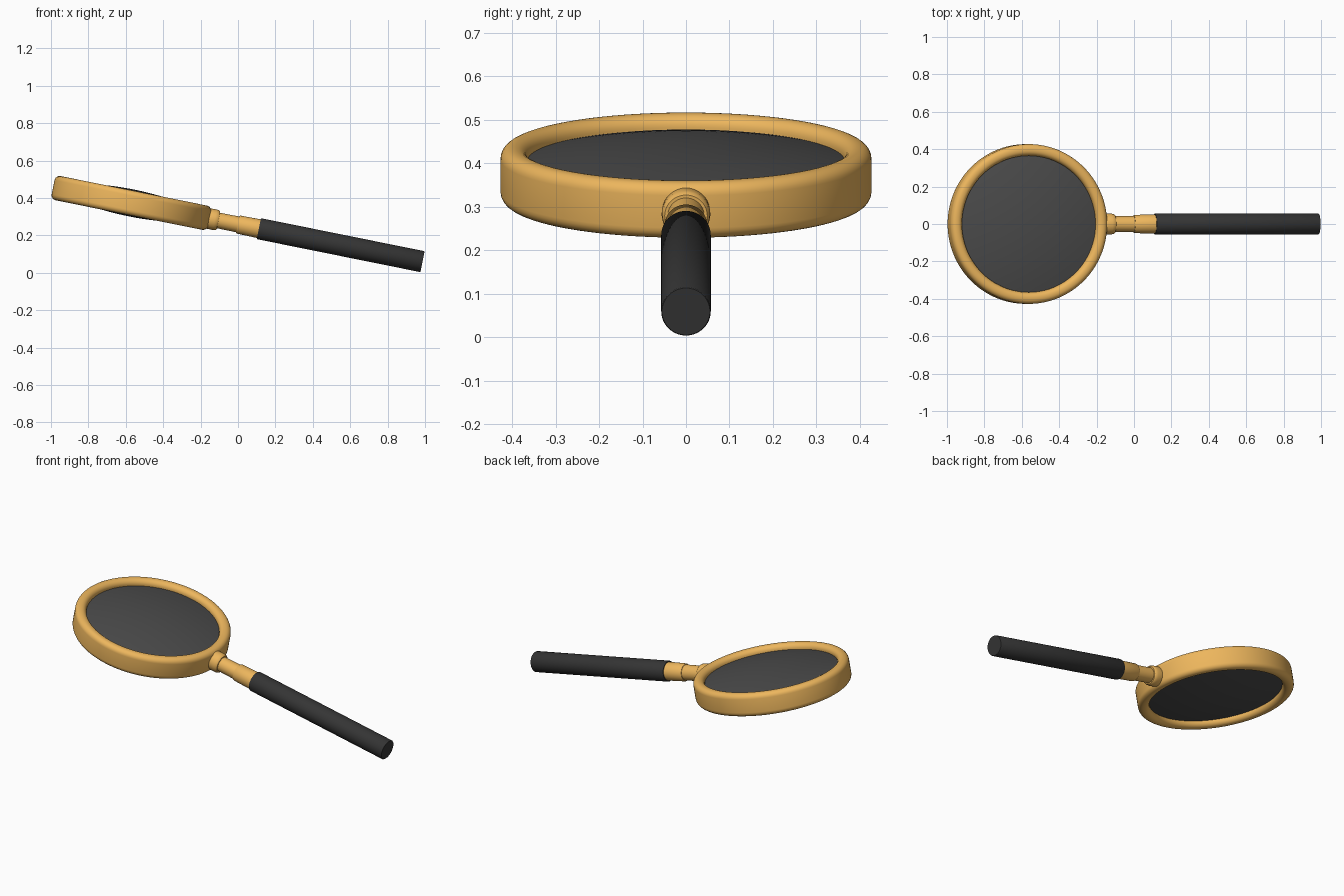
import bpy
from math import sin, cos, pi, radians
from mathutils import Matrix

if "Cube" in bpy.data.objects:
    bpy.data.objects.remove(bpy.data.objects["Cube"])

# Whole model tilts about y: handle end down, lens end up
TILT = Matrix.Translation((-0.57, 0, 0.373)) @ Matrix.Rotation(radians(11.4), 4, 'Y')


def material(name, rgb):
    m = bpy.data.materials.new(name)
    m.diffuse_color = (*rgb, 1)
    m.use_nodes = True
    m.node_tree.nodes["Principled BSDF"].inputs["Base Color"].default_value = m.diffuse_color
    return m


brass = material("brass", (0.85, 0.47, 0.11))
black = material("black", (0.035, 0.035, 0.035))
glass = material("dark_glass", (0.07, 0.07, 0.07))


def lathe(name, profile, mat, axis, n=64, closed=False):
    """Revolve (radius, height) points around local z or x."""
    verts, faces, rings = [], [], []
    for r, h in profile:
        if r == 0:
            rings.append([len(verts)] * n)
            verts.append((0, 0, h))
        else:
            rings.append(list(range(len(verts), len(verts) + n)))
            verts += [(r * cos(2 * pi * i / n), r * sin(2 * pi * i / n), h) for i in range(n)]
    pairs = list(zip(rings, rings[1:]))
    if closed:
        pairs.append((rings[-1], rings[0]))
    for a, b in pairs:
        for i in range(n):
            j = (i + 1) % n
            faces.append(list(dict.fromkeys((a[i], a[j], b[j], b[i]))))
    me = bpy.data.meshes.new(name)
    me.from_pydata(verts, [], faces)
    if axis == 'X':
        me.transform(Matrix.Rotation(pi / 2, 4, 'Y'))
    me.transform(TILT)
    me.materials.append(mat)
    ob = bpy.data.objects.new(name, me)
    bpy.context.collection.objects.link(ob)
    bpy.ops.object.select_all(action='DESELECT')
    ob.select_set(True)
    bpy.context.view_layer.objects.active = ob
    bpy.ops.object.shade_smooth_by_angle(angle=radians(35))
    return ob


# Rounded rectangular frame around the lens
ring = []
for cr, ch, start in ((0.399, 0.038, 0), (0.393, 0.038, 90), (0.393, -0.038, 180), (0.399, -0.038, 270)):
    for k in range(7):
        a = radians(start + 15 * k)
        ring.append((cr + 0.028 * cos(a), ch + 0.028 * sin(a)))
lathe("lens_frame", ring, brass, 'Z', 128, closed=True)

# Biconvex lens
EDGE, BULGE, RAD = 0.03, 0.043, 0.38
steps = [k / 12 for k in range(13)]
lower = [(RAD * t, -EDGE - BULGE * (1 - t * t)) for t in steps]
upper = [(r, -h) for r, h in reversed(lower)]
lathe("lens", lower + upper, glass, 'Z', 128)

# Collar, neck and ferrule joining frame to handle
lathe("collar", [(0, 0.405), (0.05, 0.405), (0.055, 0.42), (0.056, 0.455), (0.054, 0.468),
                 (0.049, 0.475), (0, 0.475)], brass, 'X')
lathe("neck", [(0, 0.46), (0.042, 0.46), (0.043, 0.59), (0, 0.59)], brass, 'X')
lathe("ferrule", [(0, 0.58), (0.046, 0.58), (0.049, 0.585), (0.051, 0.71), (0, 0.71)], brass, 'X')

# Handle
lathe("handle", [(0, 0.695), (0.055, 0.695), (0.057, 0.699), (0.057, 1.585),
                 (0.055, 1.588), (0, 1.588)], black, 'X')
